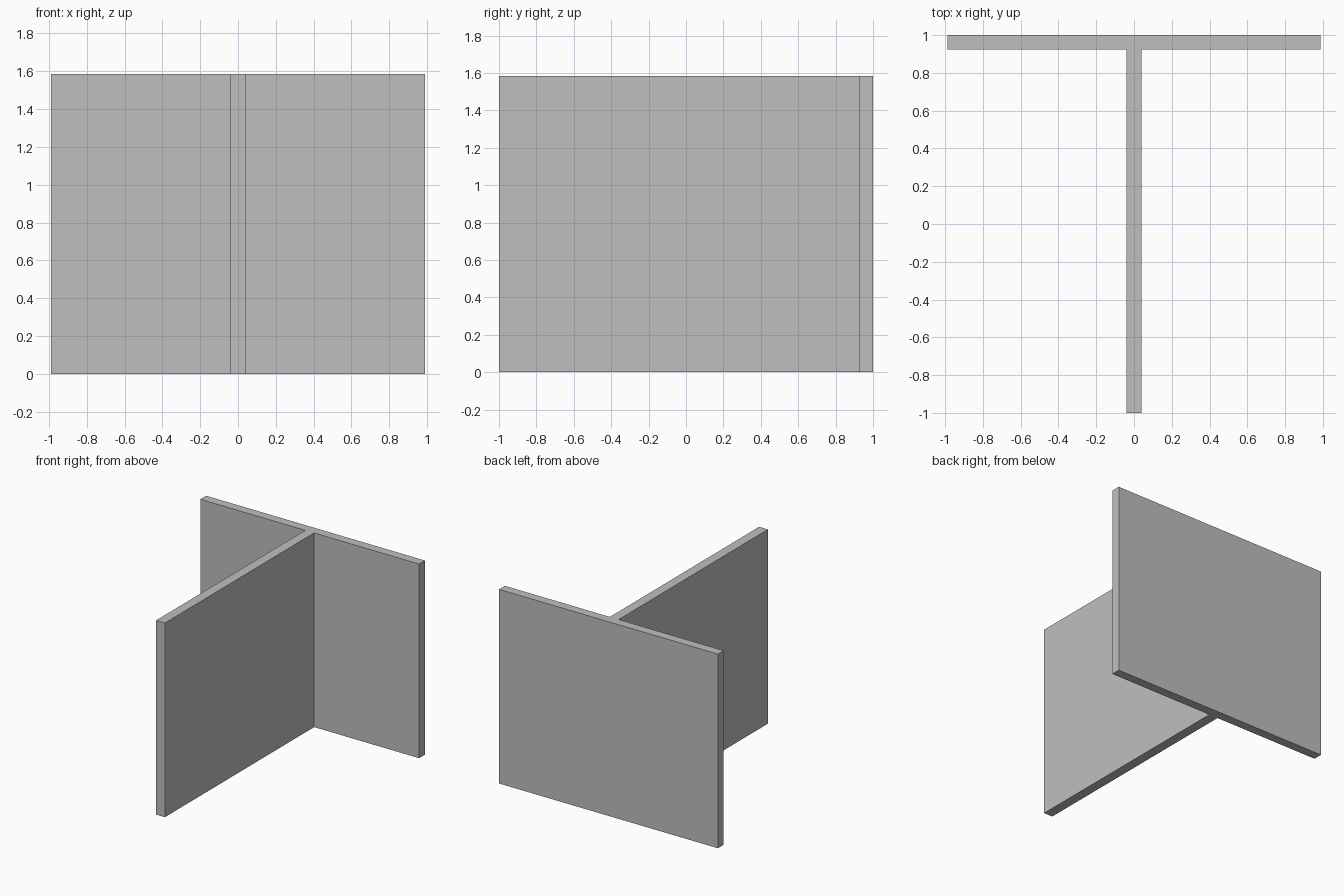
import bpy
import bmesh

cube = bpy.data.objects.get("Cube")
if cube:
    bpy.data.objects.remove(cube, do_unlink=True)

HALF_WIDTH = 0.988   # flange half length along x
HALF_DEPTH = 1.0     # overall half depth along y
HALF_WEB = 0.04      # web half thickness
FLANGE_FRONT = 0.925
HEIGHT = 1.585

# Plain grey material
grey = bpy.data.materials.new("plain_grey")
grey.use_nodes = True
colour = (0.52, 0.52, 0.52, 1.0)
grey.diffuse_color = colour
grey.node_tree.nodes["Principled BSDF"].inputs["Base Color"].default_value = colour

# T-shaped profile: right half, mirrored to the left
right_half = [
    (HALF_WEB, -HALF_DEPTH),
    (HALF_WEB, FLANGE_FRONT),
    (HALF_WIDTH, FLANGE_FRONT),
    (HALF_WIDTH, HALF_DEPTH),
]
profile = right_half + [(-x, y) for x, y in reversed(right_half)]

# Extrude the profile upwards
bm = bmesh.new()
base = bm.faces.new([bm.verts.new((x, y, 0)) for x, y in profile])
extruded = bmesh.ops.extrude_face_region(bm, geom=[base], use_keep_orig=True)
top_verts = [g for g in extruded["geom"] if isinstance(g, bmesh.types.BMVert)]
bmesh.ops.translate(bm, verts=top_verts, vec=(0, 0, HEIGHT))
bmesh.ops.recalc_face_normals(bm, faces=bm.faces[:])

mesh = bpy.data.meshes.new("t_section_walls")
bm.to_mesh(mesh)
bm.free()
mesh.materials.append(grey)
walls = bpy.data.objects.new("t_section_walls", mesh)
bpy.context.collection.objects.link(walls)
